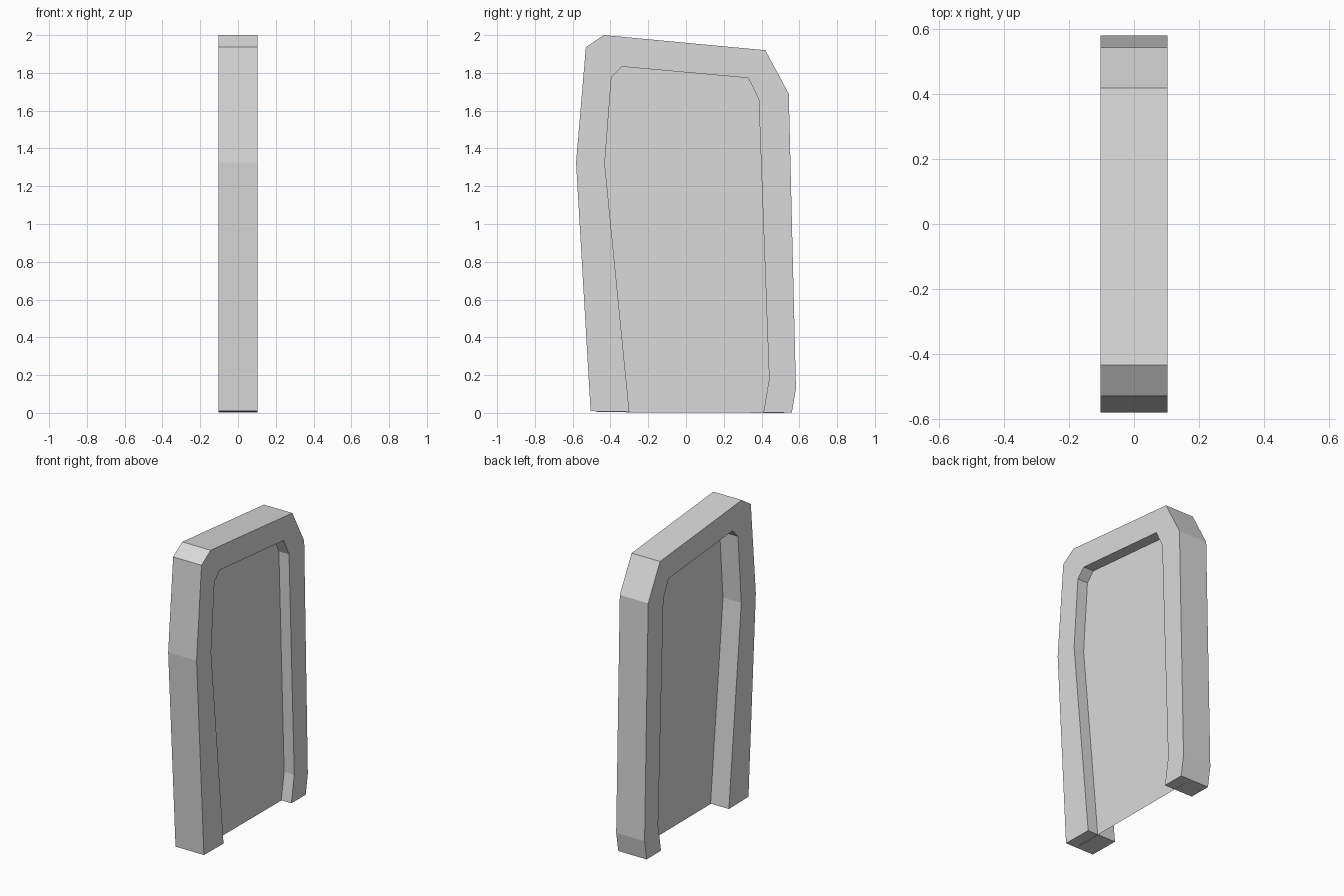
import bpy
import bmesh

cube = bpy.data.objects.get("Cube")
if cube:
    bpy.data.objects.remove(cube, do_unlink=True)

# Single grey material
grey = bpy.data.materials.new("light grey")
grey.use_nodes = True
colour = (0.7, 0.7, 0.7, 1)
grey.diffuse_color = colour
grey.node_tree.nodes["Principled BSDF"].inputs["Base Color"].default_value = colour

HALF = 0.104     # half the frame thickness
PANEL_X = 0.03   # panel sits off the middle of the frame

# Side profiles (y, z), from front foot over the top to back foot
outer = [(-0.505, 0.009), (-0.582, 1.325), (-0.53, 1.937), (-0.435, 2.0),
         (0.42, 1.92), (0.544, 1.69), (0.582, 0.13), (0.56, 0.001)]
inner = [(-0.30, 0.006), (-0.43, 1.32), (-0.395, 1.775), (-0.34, 1.833),
         (0.33, 1.773), (0.385, 1.66), (0.44, 0.18), (0.41, 0.002)]

# Panel outline runs inside the frame, with a straight lower edge
panel = [((a[0] + b[0]) / 2, (a[1] + b[1]) / 2) for a, b in zip(outer, inner)]
panel[0] = (-0.47, 0.004)
panel[-1] = (0.52, 0.0)


def add_object(name, bm):
    bmesh.ops.recalc_face_normals(bm, faces=bm.faces)
    mesh = bpy.data.meshes.new(name)
    bm.to_mesh(mesh)
    bm.free()
    mesh.materials.append(grey)
    obj = bpy.data.objects.new(name, mesh)
    bpy.context.collection.objects.link(obj)


def add_row(bm, profile, x):
    return [bm.verts.new((x, y, z)) for y, z in profile]


# Arched frame: a four-sided section swept along the profiles
bm = bmesh.new()
rows = [add_row(bm, outer, -HALF), add_row(bm, outer, HALF),
        add_row(bm, inner, HALF), add_row(bm, inner, -HALF)]
for k in range(4):
    a, b = rows[k], rows[(k + 1) % 4]
    for i in range(len(outer) - 1):
        bm.faces.new((a[i], a[i + 1], b[i + 1], b[i]))
for end in (0, -1):
    bm.faces.new([row[end] for row in rows])  # feet
add_object("frame", bm)

# Thin recessed panel filling the opening
bm = bmesh.new()
bm.faces.new(add_row(bm, panel, PANEL_X))
add_object("panel", bm)
